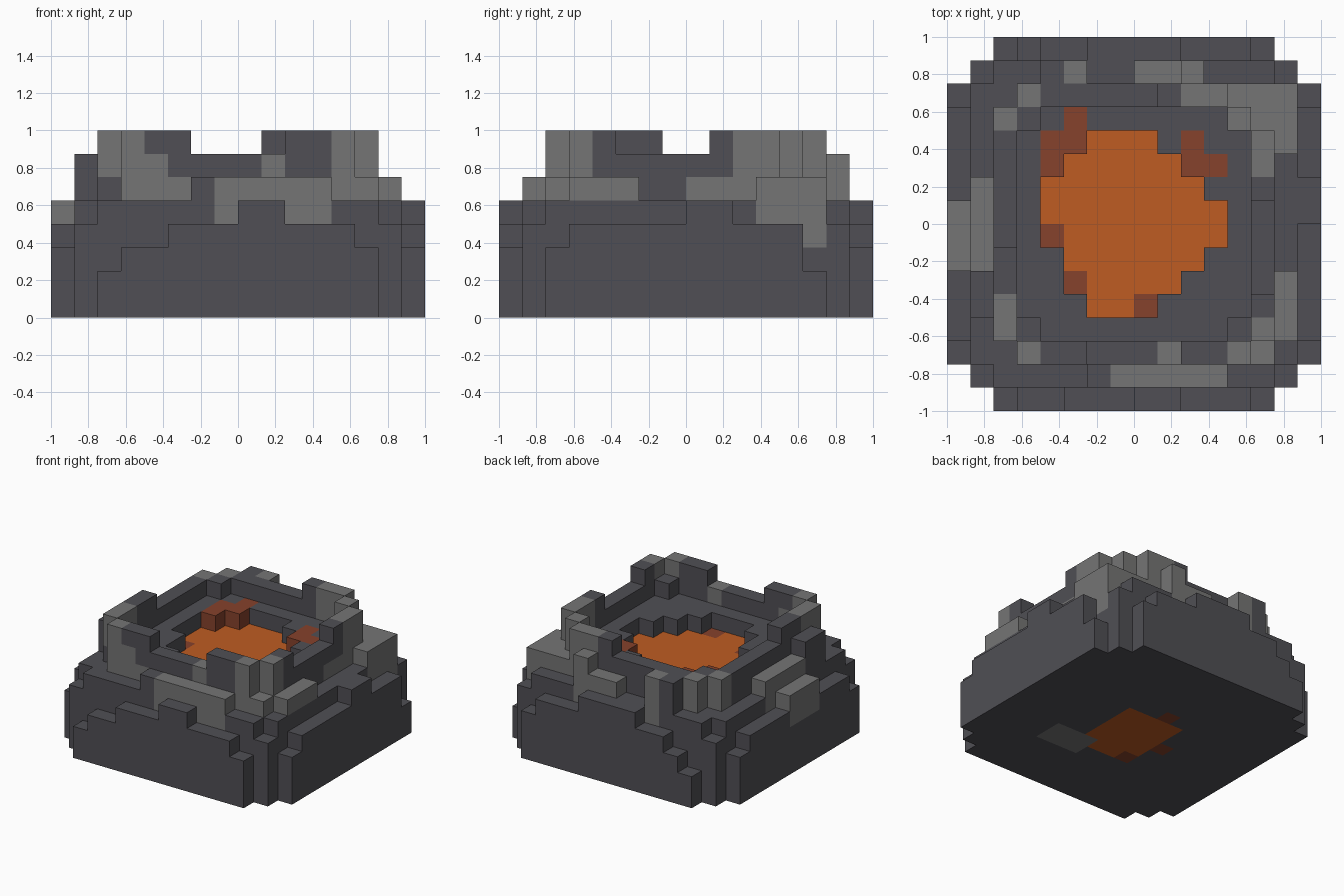
import bpy, bmesh

old = bpy.data.objects.get("Cube")
if old:
    bpy.data.objects.remove(old, do_unlink=True)

CELL = 0.125
N = 16
DARK, LIGHT, LAVA, EMBER = range(4)


def material(name, rgb):
    m = bpy.data.materials.new(name)
    m.use_nodes = True
    colour = (*rgb, 1)
    m.diffuse_color = colour
    bsdf = next(n for n in m.node_tree.nodes if n.type == 'BSDF_PRINCIPLED')
    bsdf.inputs["Base Color"].default_value = colour
    bsdf.inputs["Roughness"].default_value = 1
    return m


MATERIALS = [material("dark rock", (.08, .078, .089)),
             material("light rock", (.178, .178, .177)),
             material("lava", (.52, .107, .016)),
             material("ember", (.238, .054, .025))]

height = {}
colour = {}


def raise_to(h, i0, i1, j0, j1):
    for i in range(i0, i1 + 1):
        for j in range(j0, j1 + 1):
            height[i, j] = h


def paint(c, i0, i1, j0, j1, k0=3, k1=7):
    for i in range(i0, i1 + 1):
        for j in range(j0, j1 + 1):
            for k in range(k0, k1 + 1):
                colour[i, j, k] = c


def octagon(h, a, b, c, d):
    """Terrace with its corner cells stepped off."""
    raise_to(h, a + 1, b - 1, c, d)
    raise_to(h, a, b, c + 1, d - 1)


# Terraces: foot, shoulder, rim, crater ledge
raise_to(4, 2, 13, 0, 15)
raise_to(4, 1, 14, 1, 14)
raise_to(4, 0, 15, 2, 13)
octagon(5, 1, 14, 1, 14)
octagon(7, 2, 13, 2, 13)
octagon(6, 3, 12, 3, 12)

# Foot steps along the four sides
for i, j, h in [(2, 0, 2), (3, 0, 3), (4, 0, 3), (13, 0, 3),
                (0, 2, 3), (15, 2, 3), (15, 13, 2), (0, 13, 3),
                (2, 15, 2), (3, 15, 3), (13, 15, 3), (15, 12, 4)]:
    height[i, j] = h
raise_to(5, 8, 9, 0, 0)
raise_to(5, 15, 15, 8, 9)
raise_to(5, 0, 0, 6, 8)
raise_to(5, 6, 9, 15, 15)

# Shoulder lumps
raise_to(6, 6, 11, 1, 1)
raise_to(6, 14, 14, 3, 5)
raise_to(6, 14, 14, 11, 13)
raise_to(6, 1, 1, 6, 9)
raise_to(7, 1, 1, 4, 5)
raise_to(7, 4, 5, 14, 14)
raise_to(6, 8, 9, 14, 14)
raise_to(7, 10, 10, 14, 14)
raise_to(6, 13, 13, 2, 2)
raise_to(6, 12, 13, 12, 13)

# Peaks on the rim
raise_to(8, 3, 5, 2, 2)
raise_to(8, 2, 2, 3, 6)
raise_to(8, 10, 12, 2, 2)
raise_to(8, 13, 13, 3, 4)
raise_to(8, 13, 13, 9, 11)
raise_to(8, 12, 12, 12, 12)
raise_to(8, 9, 11, 13, 13)

# Light rock patches
paint(LIGHT, 3, 3, 2, 2)
paint(LIGHT, 4, 4, 2, 2, 5, 6)
paint(LIGHT, 5, 5, 2, 2, 5, 5)
paint(LIGHT, 2, 2, 3, 4, 6)
paint(LIGHT, 7, 11, 1, 1)
paint(LIGHT, 9, 9, 2, 2)
paint(LIGHT, 12, 13, 2, 2, 5)
paint(LIGHT, 13, 13, 3, 3, 5)
paint(LIGHT, 14, 14, 3, 5, 5)
paint(LIGHT, 14, 14, 11, 13)
paint(LIGHT, 13, 13, 10, 13, 5)
paint(LIGHT, 13, 13, 8, 9, 5, 5)
paint(LIGHT, 12, 12, 12, 13, 5)
paint(LIGHT, 10, 11, 13, 13)
paint(LIGHT, 8, 10, 14, 14)
paint(LIGHT, 5, 5, 14, 14)
paint(LIGHT, 3, 3, 13, 13)
paint(LIGHT, 2, 2, 12, 12)
paint(LIGHT, 0, 0, 6, 8)
paint(LIGHT, 1, 1, 6, 9)
paint(LIGHT, 9, 11, 4, 5, 0, 0)

# Lava pool: first and last column of each row
pool = set()
rows = [(6, 7), (6, 9), (5, 10), (5, 11), (4, 11), (4, 10), (5, 9), (6, 8)]
for j, (a, b) in enumerate(rows, 4):
    raise_to(5, a, b, j, j)
    paint(LAVA, a, b, j, j)
    pool.update((i, j) for i in range(a, b + 1))

# Embers: flush ones in the pool, raised ones on its bank
for h, cells in ((5, [(8, 4), (5, 5), (4, 7)]),
                 (6, [(4, 10), (4, 11), (5, 11), (5, 12), (10, 10), (11, 10), (10, 11)])):
    for i, j in cells:
        height[i, j] = h
        paint(EMBER, i, i, j, j)
        pool.add((i, j))

# Lava showing through the underside
paint(LAVA, 6, 9, 6, 9, 0, 0)
paint(LAVA, 7, 8, 5, 5, 0, 0)
for i, j in [(7, 10), (6, 5), (5, 7)]:
    paint(EMBER, i, i, j, j, 0, 0)


def build(name, cells):
    """Mesh the outer cell faces of the given columns."""
    bm = bmesh.new()

    def quad(points, c):
        verts = [bm.verts.new((x * CELL - 1, y * CELL - 1, z * CELL)) for x, y, z in points]
        bm.faces.new(verts).material_index = c

    for i, j in sorted(cells):
        h = height[i, j]
        ring = [(i, j), (i + 1, j), (i + 1, j + 1), (i, j + 1)]
        quad([(x, y, h) for x, y in ring], colour.get((i, j, h - 1), DARK))
        quad([(x, y, 0) for x, y in reversed(ring)], colour.get((i, j, 0), DARK))
        for s, (di, dj) in enumerate([(0, -1), (1, 0), (0, 1), (-1, 0)]):
            p, q = ring[s], ring[(s + 1) % 4]
            for k in range(height.get((i + di, j + dj), 0), h):
                quad([(*p, k), (*q, k), (*q, k + 1), (*p, k + 1)],
                     colour.get((i, j, k), DARK))
    bmesh.ops.remove_doubles(bm, verts=bm.verts, dist=1e-4)
    mesh = bpy.data.meshes.new(name)
    bm.to_mesh(mesh)
    bm.free()
    for m in MATERIALS:
        mesh.materials.append(m)
    bpy.context.collection.objects.link(bpy.data.objects.new(name, mesh))


build("crater_rock", set(height) - pool)
build("lava_pool", pool)
